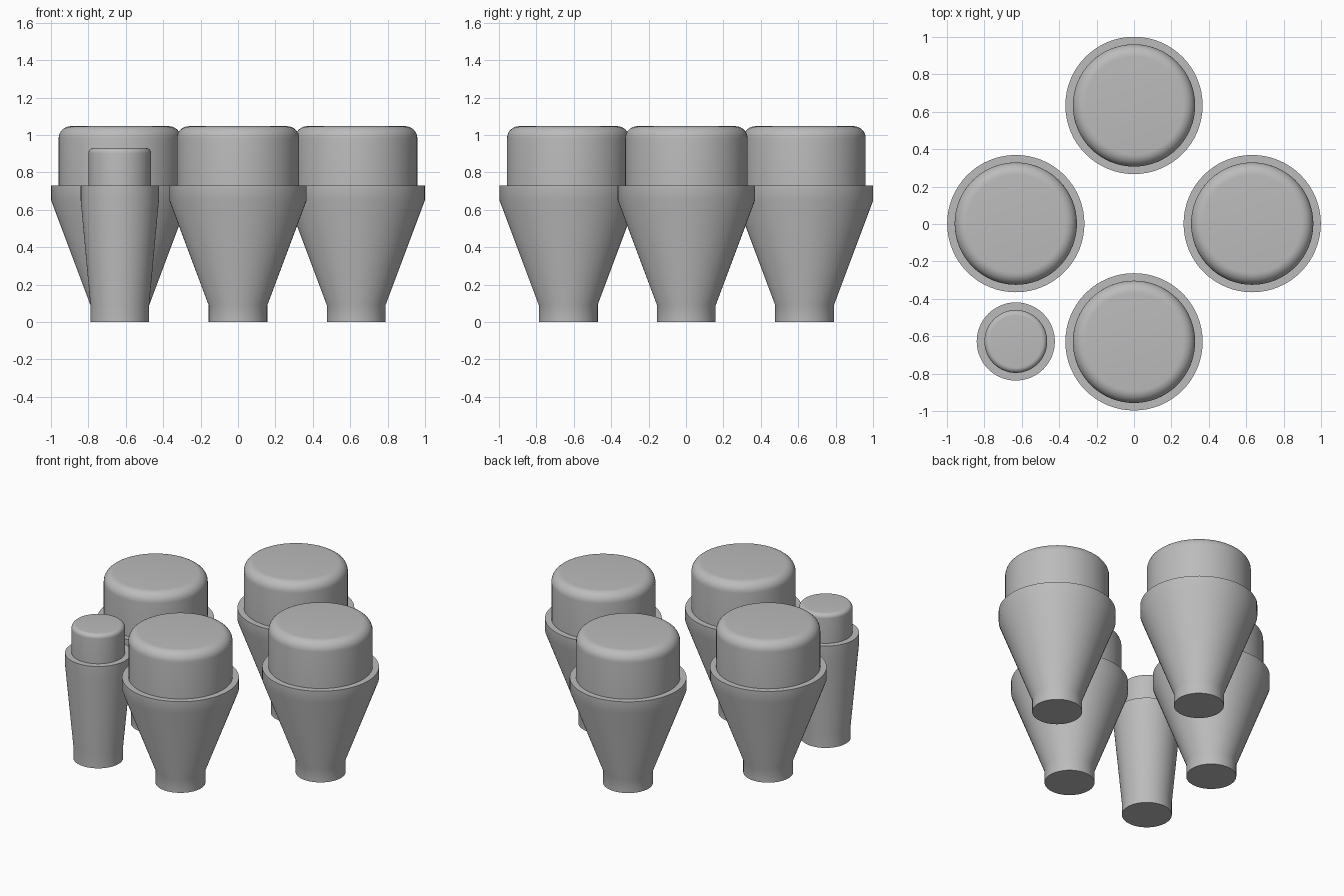
import bpy
import bmesh
from math import pi, sin, cos, radians
from mathutils import Matrix, Vector

SEGMENTS = 64
RIM_Z = 0.73

old = bpy.data.objects.get("Cube")
if old:
    bpy.data.objects.remove(old, do_unlink=True)

grey = bpy.data.materials.new("plain grey")
grey.use_nodes = True
colour = (0.5, 0.5, 0.5, 1)
grey.diffuse_color = colour
grey.node_tree.nodes["Principled BSDF"].inputs["Base Color"].default_value = colour


def lathe(name, profile, location):
    """Revolve (radius, height) points around z into a smooth solid."""
    bm = bmesh.new()
    verts = [bm.verts.new((r, 0, z)) for r, z in profile]
    edges = [bm.edges.new(pair) for pair in zip(verts, verts[1:])]
    bmesh.ops.spin(bm, geom=verts + edges, axis=(0, 0, 1), cent=(0, 0, 0),
                   angle=2 * pi, steps=SEGMENTS, use_merge=True)
    bmesh.ops.remove_doubles(bm, verts=bm.verts, dist=1e-5)
    bmesh.ops.recalc_face_normals(bm, faces=bm.faces)
    mesh = bpy.data.meshes.new(name)
    bm.to_mesh(mesh)
    bm.free()
    mesh.materials.append(grey)
    obj = bpy.data.objects.new(name, mesh)
    bpy.context.collection.objects.link(obj)
    obj.location = location
    bpy.ops.object.select_all(action="DESELECT")
    obj.select_set(True)
    bpy.context.view_layer.objects.active = obj
    bpy.ops.object.shade_smooth_by_angle(angle=radians(35))


def button(name, location, rim, cap, top, rounding):
    """Tapered holder with a round-edged cap standing on its rim."""
    foot = 0.157
    lathe(name + "_holder",
          [(0, 0), (foot, 0), (foot, 0.09), (rim, 0.65), (rim, RIM_Z), (0, RIM_Z)],
          location)
    arc = [(cap - rounding * (1 - cos(a)), top - rounding * (1 - sin(a)))
           for a in (pi / 2 * i / 8 for i in range(9))]
    lathe(name + "_cap", [(0, RIM_Z), (cap, RIM_Z)] + arc + [(0, top)], location)


# Four large buttons in a diamond
for side, x, y in (("front", 0, -1), ("back", 0, 1), ("left", 1, 0), ("right", -1, 0)):
    button(side + "_button", (x * 0.632, y * 0.632 + 0.002, 0), 0.367, 0.327, 1.047, 0.065)

# Small button in the front right corner
button("small_button", (-0.632, -0.628, 0), 0.209, 0.168, 0.93, 0.028)
